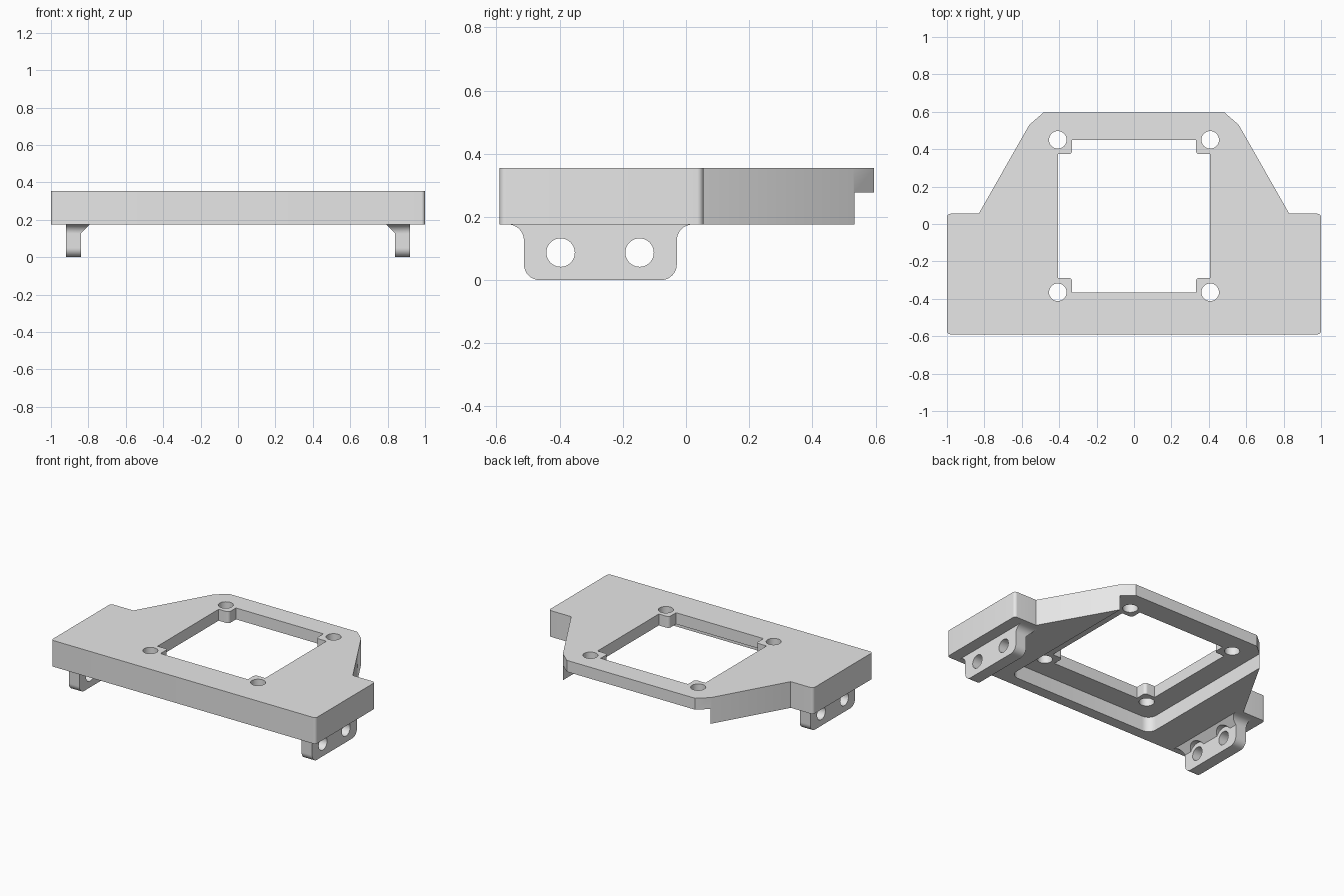
import bpy
import bmesh
from math import pi, tan
from mathutils import Matrix, Vector

if "Cube" in bpy.data.objects:
    bpy.data.objects.remove(bpy.data.objects["Cube"])

grey = bpy.data.materials.new("plain grey")
grey.use_nodes = True
grey.diffuse_color = (0.8, 0.8, 0.8, 1)
grey.node_tree.nodes["Principled BSDF"].inputs["Base Color"].default_value = (0.8, 0.8, 0.8, 1)

TOP, UNDER, FLOOR = 0.355, 0.176, 0.277   # frame top, frame underside, recess ceiling
MID_Y, HALF = 0.0425, 0.4075              # window centre and half size


def rounded(points, steps=8):
    """Outline from (u, v, radius) corners, each radius turned into an arc."""
    out = []
    for i, (u, v, r) in enumerate(points):
        p = Vector((u, v))
        if not r:
            out.append(p)
            continue
        a = (Vector(points[i - 1][:2]) - p).normalized()
        b = (Vector(points[(i + 1) % len(points)][:2]) - p).normalized()
        angle = a.angle(b)
        reach = r / tan(angle / 2)
        centre = p + (a + b).normalized() * (r * r + reach * reach) ** 0.5
        start, end = p + a * reach - centre, p + b * reach - centre
        turn = start.angle_signed(end)
        for s in range(steps + 1):
            out.append(centre + Matrix.Rotation(-turn * s / steps, 2) @ start)
    return out


def prism(name, outline, low, high, axis="z"):
    """Extrude an outline along z (x,y), along x (y,z) or along y (x,z)."""
    place = {"z": lambda u, v, w: (u, v, w),
             "x": lambda u, v, w: (w, u, v),
             "y": lambda u, v, w: (u, w, v)}[axis]
    bm = bmesh.new()
    rings = [[bm.verts.new(place(p[0], p[1], w)) for p in outline] for w in (low, high)]
    bm.faces.new(rings[0])
    bm.faces.new(rings[1])
    n = len(outline)
    for i in range(n):
        j = (i + 1) % n
        bm.faces.new((rings[0][i], rings[0][j], rings[1][j], rings[1][i]))
    bmesh.ops.recalc_face_normals(bm, faces=bm.faces)
    mesh = bpy.data.meshes.new(name)
    bm.to_mesh(mesh)
    bm.free()
    mesh.materials.append(grey)
    obj = bpy.data.objects.new(name, mesh)
    bpy.context.collection.objects.link(obj)
    return obj


def rod(centre, radius, low, high, axis):
    c = Vector(centre)
    ring = [c + Matrix.Rotation(2 * pi * i / 40, 2) @ Vector((radius, 0)) for i in range(40)]
    return prism("cutter", ring, low, high, axis)


def activate(obj):
    bpy.ops.object.select_all(action="DESELECT")
    obj.select_set(True)
    bpy.context.view_layer.objects.active = obj


def cut(obj, cutter):
    activate(obj)
    mod = obj.modifiers.new("cut", "BOOLEAN")
    mod.operation, mod.solver, mod.object = "DIFFERENCE", "EXACT", cutter
    bpy.ops.object.modifier_apply(modifier=mod.name)
    bpy.data.objects.remove(cutter)


# Frame: wide front bar tapering to a narrow back
half = [(1, -0.59, 0.02), (1, 0.055, 0.02), (0.83, 0.055, 0),
        (0.56, 0.53, 0), (0.485, 0.595, 0)]
outline = half + [(-x, y, r) for x, y, r in reversed(half)]
frame = prism("frame", rounded(outline), UNDER, TOP)

# Recess under the frame, open at the back
recess = [(-0.557, -0.515, 0.06), (0.557, -0.515, 0.06), (0.557, 0.8, 0), (-0.557, 0.8, 0)]
cut(frame, prism("cutter", rounded(recess), 0, FLOOR))

# Square window that leaves a tab in each corner
tab = HALF - 0.077
corner = [(HALF, tab, 0), (tab, tab, 0.02), (tab, HALF, 0)]
window = []
for sx, sy in ((1, 1), (-1, 1), (-1, -1), (1, -1)):
    window += [(sx * x, MID_Y + sy * y, r) for x, y, r in corner[::sx * sy]]
cut(frame, prism("cutter", rounded(window), 0, 1))

# Screw holes through the tabs
for sx in (-1, 1):
    for sy in (-1, 1):
        cut(frame, rod((sx * HALF, MID_Y + sy * HALF), 0.047, 0, 1, "z"))

# Side lug with flared root and rounded lower corners
lug = [(-0.513, 0, 0.05), (-0.029, 0, 0.05), (-0.029, UNDER, 0.05), (0.03, UNDER, 0),
       (0.03, 0.22, 0), (-0.572, 0.22, 0), (-0.572, UNDER, 0), (-0.513, UNDER, 0.05)]
lugs = prism("side_lugs", rounded(lug), 0.785, 0.92, "x")

# Trim the inner side so only a sloped gusset is left at the root
trim = [(0.7, -0.1), (0.84, -0.1), (0.84, 0.128), (0.78, 0.188), (0.7, 0.188)]
cut(lugs, prism("cutter", trim, -1, 1, "y"))

# Bolt holes, with clearance bored into the gusset
for y in (-0.397, -0.147):
    cut(lugs, rod((y, 0.087), 0.045, 0.5, 1.2, "x"))
    cut(lugs, rod((y, 0.087), 0.075, 0.5, 0.84, "x"))

activate(lugs)
mirror = lugs.modifiers.new("mirror", "MIRROR")
bpy.ops.object.modifier_apply(modifier=mirror.name)

for obj in (frame, lugs):
    activate(obj)
    bpy.ops.object.shade_smooth_by_angle(angle=pi / 6)
